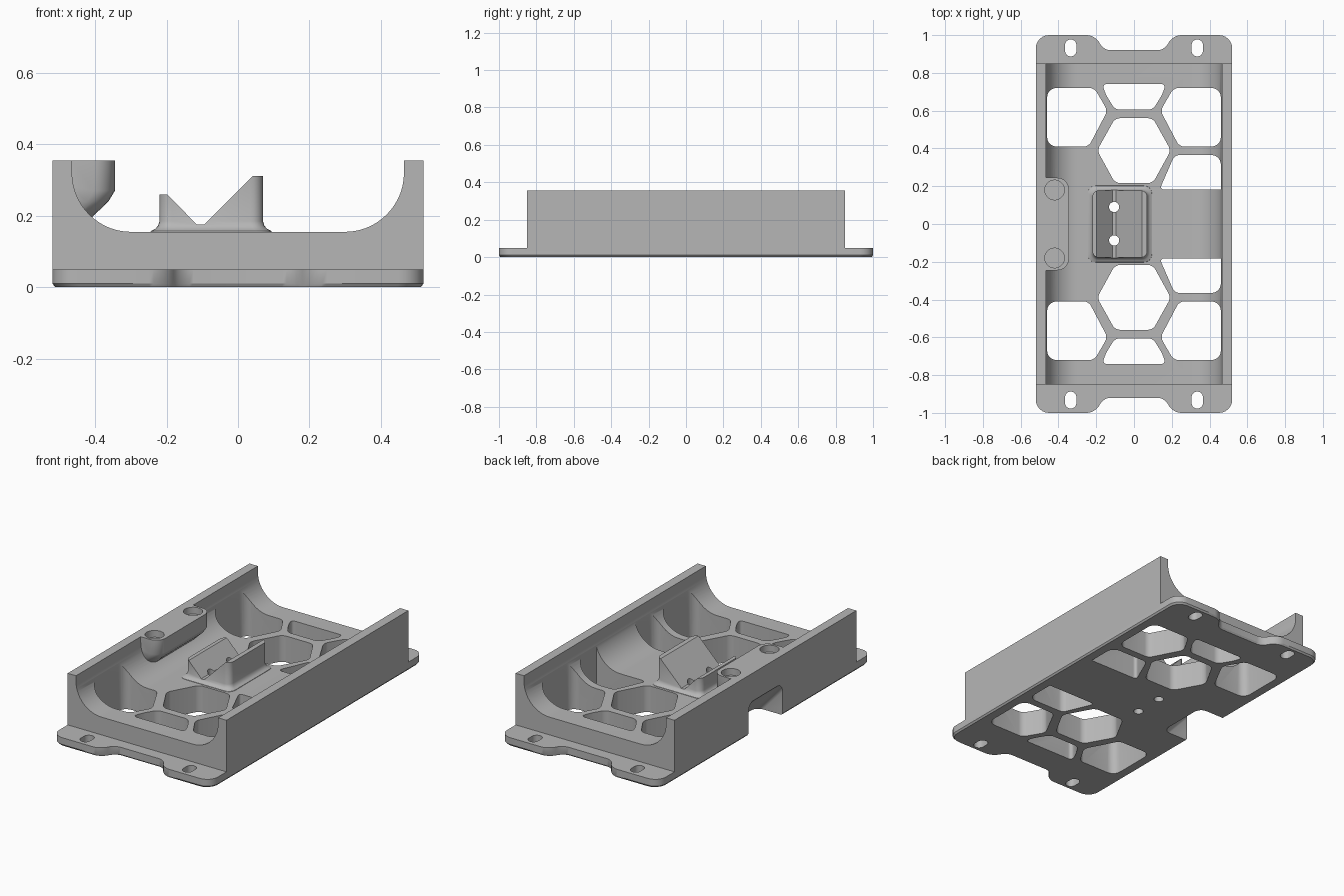
import bpy, bmesh, math
from mathutils import Vector

cube = bpy.data.objects.get("Cube")
if cube:
    bpy.data.objects.remove(cube, do_unlink=True)

grey = bpy.data.materials.new("light_grey")
grey.use_nodes = True
GREY = (0.47, 0.47, 0.47, 1)
grey.diffuse_color = GREY
grey.node_tree.nodes["Principled BSDF"].inputs["Base Color"].default_value = GREY


def rounded(points, trim=0.0, steps=6):
    """Outline with each corner (x, y[, trim]) replaced by a smooth arc."""
    out = []
    for i, p in enumerate(points):
        r = p[2] if len(p) > 2 else trim
        here = Vector(p[:2])
        if r <= 0:
            out.append(here)
            continue
        ends = [Vector(points[j % len(points)][:2]) for j in (i - 1, i + 1)]
        a, b = [here + (e - here).normalized() * r for e in ends]
        ca, cb = a.lerp(here, 0.55), b.lerp(here, 0.55)
        for k in range(steps + 1):
            t = k / steps
            s = 1 - t
            out.append(a * s**3 + ca * 3 * s * s * t + cb * 3 * s * t * t + b * t**3)
    return out


def circle(x, y, r, stretch=0.0, n=32):
    angles = [2 * math.pi * (k + 0.5) / n for k in range(n)]
    return [Vector((x + r * math.cos(a), y + r * math.sin(a) + math.copysign(stretch, math.sin(a))))
            for a in angles]


def loft(name, rings):
    """Closed solid through matching rings of 3D points."""
    bm = bmesh.new()
    loops = [[bm.verts.new(p) for p in ring] for ring in rings]
    n = len(loops[0])
    bm.faces.new(loops[0])
    bm.faces.new(loops[-1])
    for low, high in zip(loops, loops[1:]):
        for i in range(n):
            j = (i + 1) % n
            bm.faces.new((low[i], low[j], high[j], high[i]))
    bmesh.ops.recalc_face_normals(bm, faces=bm.faces)
    mesh = bpy.data.meshes.new(name)
    bm.to_mesh(mesh)
    bm.free()
    mesh.materials.append(grey)
    ob = bpy.data.objects.new(name, mesh)
    bpy.context.collection.objects.link(ob)
    return ob


def upright(name, outline, z0, z1):
    return loft(name, [[(p.x, p.y, z) for p in outline] for z in (z0, z1)])


def along_y(name, outline, y0, y1):
    return loft(name, [[(p.x, y, p.y) for p in outline] for y in (y0, y1)])


def combine(target, tools, operation, keep=False):
    for tool in tools:
        mod = target.modifiers.new("combine", 'BOOLEAN')
        mod.operation, mod.solver, mod.object = operation, 'EXACT', tool
        graph = bpy.context.evaluated_depsgraph_get()
        mesh = bpy.data.meshes.new_from_object(target.evaluated_get(graph))
        target.modifiers.clear()
        target.data = mesh
        if not keep:
            bpy.data.objects.remove(tool, do_unlink=True)


def flip(points, sx, sy):
    moved = [(p[0] * sx, p[1] * sy, *p[2:]) for p in points]
    return moved[::-1] if sx * sy < 0 else moved


# Trough-shaped cradle, constant section from end to end
half = [(0.52, 0.04), (0.52, 0.355), (0.465, 0.355), (0.465, 0.155, 0.165)]
tray = along_y("tray", rounded(half + flip(half, -1, 1), steps=14), -0.85, 0.85)

# Base plate with mounting tabs and a chamfered lower edge
corner = [(0.52, 1, 0.07), (0.20, 1, 0.05), (0.165, 0.92, 0.04)]
outline = rounded(corner + flip(corner, -1, 1) + flip(corner, -1, -1) + flip(corner, 1, -1))
plate = loft("base_plate", [[(p.x * sx, p.y * sy, z) for p in outline]
                            for z, sx, sy in ((0, 0.985, 0.993), (0.01, 1, 1), (0.05, 1, 1))])
combine(tray, [plate], 'UNION')

# Side shelf with tapered underside, merged into the right wall
shelf_plan = rounded([(-0.5, -0.245), (-0.345, -0.245, 0.06), (-0.345, 0.245, 0.06), (-0.5, 0.245)])
shelf = loft("side_shelf", [[(max(p.x - dx, -0.5 - dx / 20), p.y * sy, z) for p in shelf_plan]
                            for z, dx, sy in ((0.15, 0.11, 0.86), (0.2, 0.06, 0.92),
                                              (0.24, 0.018, 0.98), (0.27, 0, 1), (0.355, 0, 1))])
combine(tray, [shelf], 'UNION')

# Lightening holes in a honeycomb arrangement
middle_hex = [(0.195, 0.39), (0.1, 0.56), (-0.1, 0.56), (-0.195, 0.39), (-0.1, 0.217), (0.1, 0.217)]
end_hole = [(0.168, 0.742), (-0.168, 0.742), (-0.152, 0.69), (-0.1, 0.605), (0.1, 0.605), (0.152, 0.69)]
side_hex = [(0.14, 0.6), (0.24, 0.41), (0.46, 0.41, 0.05), (0.46, 0.72, 0.05), (0.21, 0.72)]
inner_hole = [(0.135, 0.182), (0.46, 0.182, 0), (0.46, 0.365, 0.05), (0.215, 0.365)]
holes = []
for sy in (1, -1):
    for shape, sides in ((middle_hex, (1,)), (end_hole, (1,)), (side_hex, (1, -1)), (inner_hole, (1,))):
        for sx in sides:
            holes.append(upright("hole_cutter", rounded(flip(shape, sx, sy), 0.025), -0.1, 0.5))
    # Slots in the mounting tabs
    for x in (-0.335, 0.335):
        holes.append(upright("slot_cutter", circle(x, 0.932 * sy, 0.03, 0.015), -0.1, 0.2))
    # Round pockets in the shelf
    holes.append(upright("pocket_cutter", circle(-0.42, 0.18 * sy, 0.052), 0.315, 0.5))
combine(tray, holes, 'DIFFERENCE')

# Sloping arched recess under the shelf, open to the outside
arch = rounded([(-0.16, -0.4), (0.16, -0.4), (0.16, 0.19, 0.05), (-0.16, 0.19, 0.05)])
recess = loft("recess_cutter", [[(x, p.x, p.y - 1.1 * (x + 0.52)) for p in arch] for x in (-0.6, -0.3)])
combine(tray, [recess], 'DIFFERENCE')

# V-shaped bracket with a flared foot
foot = rounded([(-0.22, -0.178), (0.07, -0.178), (0.07, 0.178), (-0.22, 0.178)], 0.035)
mid = Vector((-0.075, 0))
rings = []
for z, flare in ((0.15, 0.026), (0.157, 0.024), (0.163, 0.012), (0.172, 0.004), (0.185, 0), (0.4, 0)):
    rings.append([(p.x + (p.x - mid.x) * flare / 0.145, p.y * (1 + flare / 0.178), z) for p in foot])
bracket = loft("v_bracket", rings)
vee = [(-0.4, 0.26), (-0.198, 0.26), (-0.115, 0.175), (-0.095, 0.175),
       (0.042, 0.312), (0.3, 0.312), (0.3, 0.6), (-0.4, 0.6)]
combine(bracket, [along_y("vee_cutter", rounded(vee), -0.4, 0.4)], 'DIFFERENCE')

# Screw holes through bracket and floor
screws = [upright("screw_cutter", circle(-0.105, y, 0.027), -0.1, 0.5) for y in (-0.087, 0.09)]
combine(bracket, screws, 'DIFFERENCE', keep=True)
combine(tray, screws, 'DIFFERENCE')

# Smooth curved surfaces, keep real edges sharp
for ob in (tray, bracket):
    bpy.ops.object.select_all(action='DESELECT')
    ob.select_set(True)
    bpy.context.view_layer.objects.active = ob
    bpy.ops.object.shade_smooth_by_angle(angle=math.radians(30))
